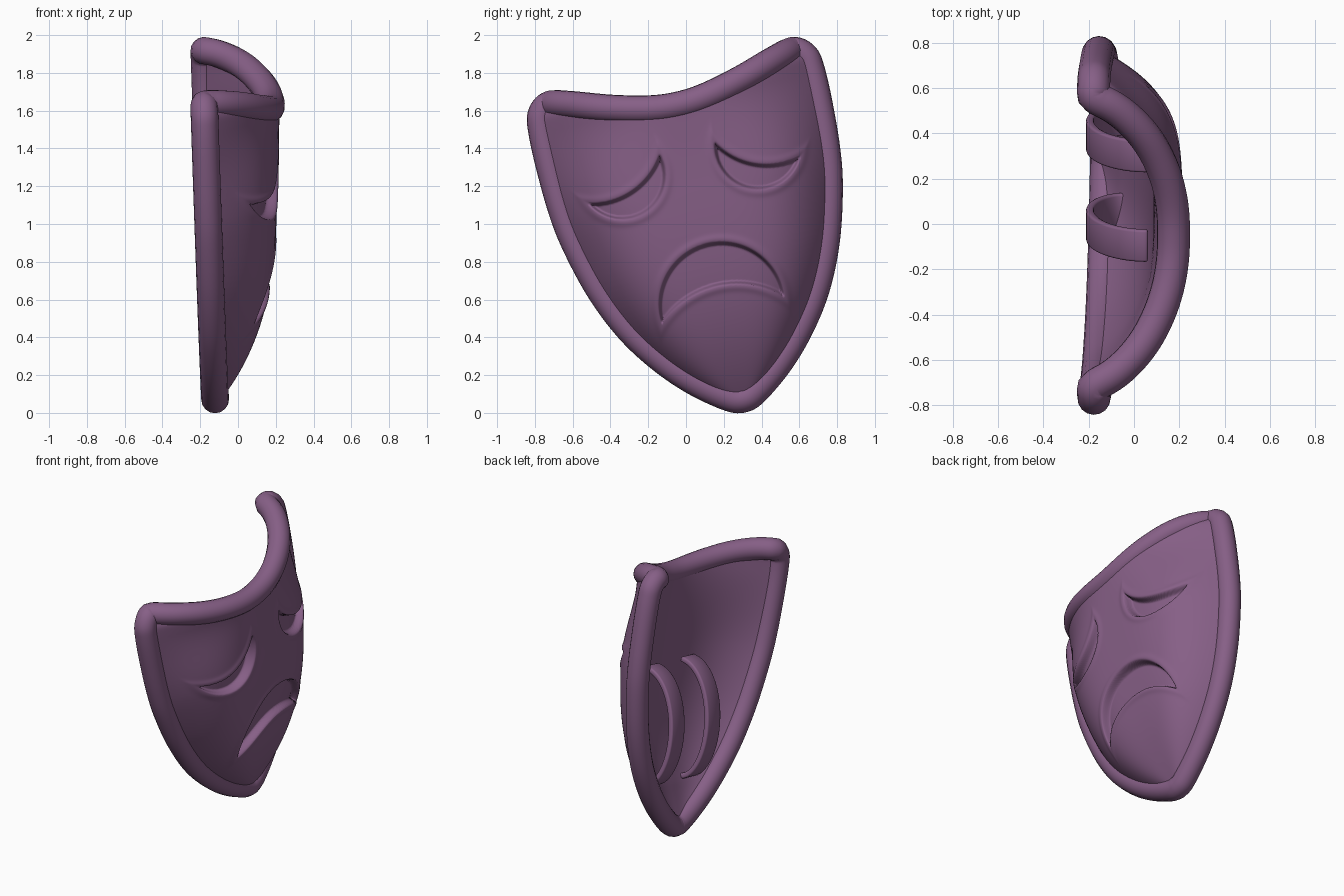
import bpy, bmesh, math
from mathutils import Vector

if "Cube" in bpy.data.objects:
    bpy.data.objects.remove(bpy.data.objects["Cube"])

plum = bpy.data.materials.new("plum")
plum.use_nodes = True
plum.diffuse_color = (0.24, 0.115, 0.24, 1)
plum.node_tree.nodes["Principled BSDF"].inputs["Base Color"].default_value = plum.diffuse_color

TILT = math.radians(12.5)
RIM = 0.073
LOW = 0.045

# Half of the rim centreline, from chin to middle of the top edge
HALF = [(0, LOW), (.08, .075), (.235, .195), (.38, .35), (.51, .54), (.615, .775),
        (.69, 1.045), (.72, 1.25), (.732, 1.5), (.73, 1.67), (.715, 1.745), (.66, 1.787),
        (.56, 1.765), (.35, 1.698), (.15, 1.65), (0, 1.637)]
LOOP = HALF + [(-s, t) for s, t in HALF[-2:0:-1]]


def smooth_loop(points, steps=8):
    """Closed smooth curve through the points."""
    n, out = len(points), []
    for i in range(n):
        a, b, c, d = (Vector(points[(i + k) % n]) for k in (-1, 0, 1, 2))
        for j in range(steps):
            f = j / steps
            out.append(0.5 * (2 * b + (c - a) * f + (2 * a - 5 * b + 4 * c - d) * f * f
                              + (3 * b - a - 3 * c + d) * f ** 3))
    return out


OUTLINE = smooth_loop(LOOP)
SIDE = OUTLINE[:11 * 8 + 1]


def half_width(t):
    if t < LOW + 0.0005:
        return 0
    for a, b in zip(SIDE, SIDE[1:]):
        if a.y <= t <= b.y and b.y > a.y:
            return a.x + (b.x - a.x) * (t - a.y) / (b.y - a.y)
    return SIDE[-1].x


def top_edge(s):
    return 1.637 + 0.15 * min(1, abs(s) / 0.66) ** 1.8


def ease(f):
    f = max(0, min(1, f))
    return f * f * (3 - 2 * f)


def depth(t, u, cheek=3.8):
    """Bulge of the mask: full cheeks below, a plain arch at the top edge."""
    edge = -0.12 - 0.033 * t
    ridge = -0.12 + 0.295 * (1 - max(0, 1 - (t - LOW) / 1.2) ** 2.8)
    power = cheek + (2.3 - cheek) * ease((t - 1.15) / 0.5)
    return edge + (ridge - edge) * (1 - min(1, abs(u)) ** power)


def place(s, t, x):
    c, k = math.cos(TILT), math.sin(TILT)
    return Vector((x, 0.31 + c * s - k * t, 0.03 + k * s + c * t))


def crescent(s, t, tip_a, tip_b, outer, inner):
    """Signed distance to a crescent whose arcs rise to the right of a-b."""
    a, b, p = Vector(tip_a), Vector(tip_b), Vector((s, t))
    mid, half = (a + b) / 2, (b - a).length / 2
    n = Vector((b.y - a.y, a.x - b.x)).normalized()

    def arc(sag):
        r = (half * half + sag * sag) / (2 * sag)
        return (p - mid - n * (sag - r)).length - r
    return max(arc(outer), -arc(inner))


def carving(s, t):
    """Recessed eyes and mouth with softly raised lips."""
    eye = crescent(abs(s), t, (.15, 1.4), (.57, 1.23), 0.205, 0.075)
    mouth = crescent(s, t, (.33, .53), (-.33, .53), 0.355, 0.13)
    d = min(eye, mouth)
    lip = 0.006 * math.exp(-((d - 0.02) / 0.02) ** 2)
    return lip - 0.055 * ease((0.005 - d) / 0.02)


def finish(obj, angle):
    obj.data.materials.append(plum)
    bpy.ops.object.select_all(action='DESELECT')
    obj.select_set(True)
    bpy.context.view_layer.objects.active = obj
    if obj.type == 'CURVE':
        bpy.ops.object.convert(target='MESH')
    bpy.ops.object.shade_smooth_by_angle(angle=math.radians(angle))


def grid_object(name, rows, flip=False):
    bm = bmesh.new()
    verts = [[bm.verts.new(p) for p in row] for row in rows]
    for r0, r1 in zip(verts, verts[1:]):
        for i in range(len(r0) - 1):
            quad = [r0[i], r0[i + 1], r1[i + 1], r1[i]]
            bm.faces.new(quad[::-1] if flip else quad)
    bmesh.ops.remove_doubles(bm, verts=bm.verts, dist=0.0002)
    mesh = bpy.data.meshes.new(name)
    bm.to_mesh(mesh)
    bm.free()
    obj = bpy.data.objects.new(name, mesh)
    bpy.context.collection.objects.link(obj)
    return obj


def shell(name, n, surface, flip):
    """Grid over the mask; surface(s, t, u, v) gives its x position."""
    rows = []
    for j in range(n + 1):
        row = []
        for i in range(n + 1):
            u, v = 2 * i / n - 1, j / n
            t = LOW + v * (top_edge(u * 0.69) - LOW)
            s = u * half_width(t)
            row.append(place(s, t, surface(s, t, u, v)))
        rows.append(row)
    finish(grid_object(name, rows, flip), 85)


# Curved face, outside and inside
shell("mask_face", 250, lambda s, t, u, v:
      depth(t, u) + 0.03 + 0.02 * v ** 6 + carving(s, t), False)
shell("mask_inside", 70, lambda s, t, u, v:
      depth(t, u, 2.9) - 0.062 - 0.03 * (1 - u ** 4) * (1 - v ** 8) * min(1, v * 6), True)

# Rounded rim
curve = bpy.data.curves.new("rim", 'CURVE')
curve.dimensions = '3D'
curve.bevel_depth = RIM
curve.bevel_resolution = 6
spline = curve.splines.new('POLY')
spline.points.add(len(OUTLINE) - 1)
for point, p in zip(spline.points, OUTLINE):
    u = p.x / max(half_width(p.y), 0.01)
    point.co = (*place(p.x, p.y, depth(p.y, u)), 1)
spline.use_cyclic_u = True
rim = bpy.data.objects.new("rim", curve)
bpy.context.collection.objects.link(rim)
finish(rim, 85)

# Two bowed grip straps on the inside
for middle, name in ((-0.175, "right_strap"), (0.23, "left_strap")):
    rows = []
    for i in range(33):
        f = i / 32
        t = 0.71 - 0.39 * math.cos(math.pi * f)
        x = -0.04 + 0.1 * f - 0.22 * math.sin(math.pi * f)
        rows.append([place(middle + e, t, x) for e in (-0.072, 0.072)])
    strap = grid_object(name, rows, True)
    solid = strap.modifiers.new("thickness", 'SOLIDIFY')
    solid.thickness = 0.035
    bevel = strap.modifiers.new("soft_edges", 'BEVEL')
    bevel.width = 0.01
    bevel.segments = 2
    finish(strap, 40)
